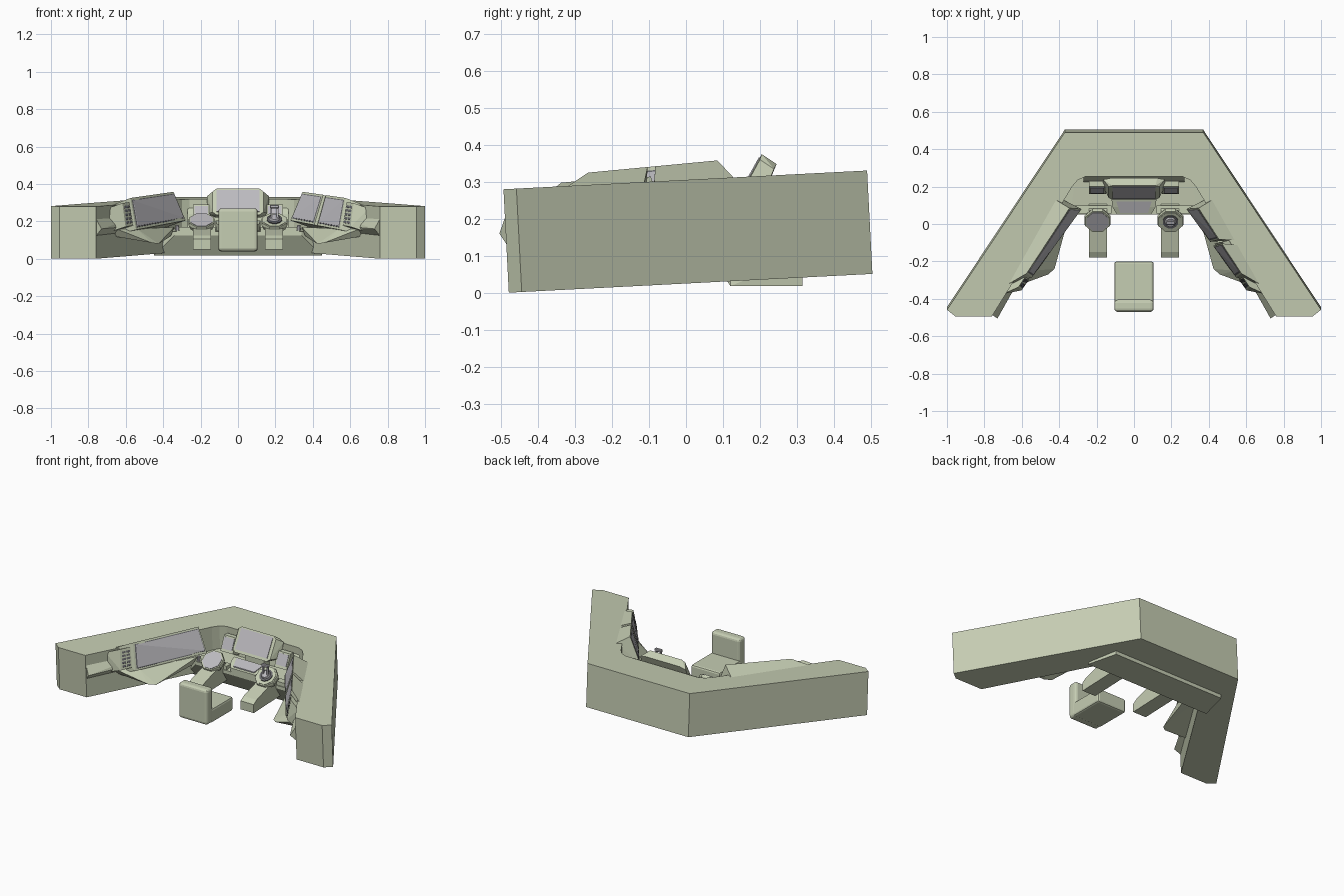
import bpy, bmesh, math
from mathutils import Vector, Matrix

if "Cube" in bpy.data.objects:
    bpy.data.objects.remove(bpy.data.objects["Cube"])


def material(name, rgb):
    m = bpy.data.materials.new(name)
    m.use_nodes = True
    m.diffuse_color = (*rgb, 1)
    m.node_tree.nodes["Principled BSDF"].inputs["Base Color"].default_value = (*rgb, 1)
    return m


GREEN = material("pale green panel", (0.56, 0.61, 0.45))
GREY = material("grey screen", (0.50, 0.49, 0.52))
DARK = material("dark controls", (0.14, 0.14, 0.15))


def finish(name, bm, mat, bevel=0, segments=1):
    bmesh.ops.recalc_face_normals(bm, faces=bm.faces)
    mesh = bpy.data.meshes.new(name)
    bm.to_mesh(mesh)
    bm.free()
    mesh.materials.append(mat)
    ob = bpy.data.objects.new(name, mesh)
    bpy.context.collection.objects.link(ob)
    if bevel:
        mod = ob.modifiers.new("bevel", "BEVEL")
        mod.width, mod.segments = bevel, segments
    return ob


def hull(name, points, mat=GREEN, bevel=0, segments=1):
    """Convex solid around a few corner points."""
    bm = bmesh.new()
    for p in points:
        bm.verts.new(p)
    res = bmesh.ops.convex_hull(bm, input=bm.verts)
    loose = [v for v in bm.verts if not v.link_faces]
    bmesh.ops.delete(bm, geom=loose, context="VERTS")
    bmesh.ops.dissolve_limit(bm, angle_limit=0.02, verts=bm.verts, edges=bm.edges)
    return finish(name, bm, mat, bevel, segments)


def box(name, x, y, z, mat=GREEN, bevel=0, segments=1):
    return hull(name, [(a, b, c) for a in x for b in y for c in z], mat, bevel, segments)


def profile_x(name, x, outline, mat=GREEN, bevel=0):
    """Solid with a y-z outline, spanning x."""
    return hull(name, [(a, y, z) for a in x for y, z in outline], mat, bevel)


def disc(name, centre, tilt, radius, depth, mat, sides=8, top_scale=1.0):
    bm = bmesh.new()
    place = Matrix.Translation(centre) @ Matrix.Rotation(tilt, 4, "X")
    bmesh.ops.create_cone(bm, cap_ends=True, segments=sides, radius1=radius,
                          radius2=radius * top_scale, depth=depth,
                          matrix=place @ Matrix.Rotation(math.pi / sides, 4, "Z"))
    return finish(name, bm, mat)


# Tilted wraparound hull
half = [(0.26, 0.268), (0.30, 0.25), (0.33, 0.215), (0.40, 0.10), (0.76, -0.48),
        (0.955, -0.48), (1.0, -0.445), (0.37, 0.505)]
outline = half + [(-x, y) for x, y in reversed(half)]
bm = bmesh.new()
base = bm.faces.new([bm.verts.new((x, y, 0)) for x, y in outline])
top = bmesh.ops.extrude_face_region(bm, geom=[base])["geom"]
bmesh.ops.translate(bm, vec=(0, 0, 0.28), verts=[v for v in top if isinstance(v, bmesh.types.BMVert)])
bmesh.ops.transform(bm, verts=bm.verts,
                    matrix=Matrix.Translation((0, 0, 0.025)) @ Matrix.Rotation(math.radians(2.95), 4, "X"))
finish("wraparound_body", bm, GREEN)

# Floor slab, desk and sloped back panel of the recess
hull("floor_and_desk", [(s * x, y, z) for s in (-1, 1) for x, y, z in
                        [(0.45, 0.12, 0.018), (0.40, 0.315, 0.018), (0.42, 0.12, 0.12),
                         (0.34, 0.05, 0.125), (0.34, 0.05, 0.145), (0.40, 0.12, 0.15),
                         (0.31, 0.27, 0.17), (0.40, 0.315, 0.10)]])
profile_x("recess_back_panel", (-0.27, 0.27), [(0.275, 0.30), (0.275, 0.14), (0.22, 0.14), (0.235, 0.24)])


def bilinear(quad, u, v):
    tl, tr, br, bl = (Vector(p) for p in quad)
    return tl.lerp(tr, u).lerp(bl.lerp(br, u), v)


# Side console surfaces: facing the seat, and where they meet the hull
front = [(0.345, 0.085, 0.358), (0.575, -0.265, 0.325), (0.545, -0.285, 0.155), (0.28, 0.08, 0.205)]
rear = [(0.42, 0.13, 0.31), (0.67, -0.32, 0.288), (0.66, -0.32, 0.13), (0.38, 0.13, 0.17)]
normal = Vector((-0.78, 0.48, 0.40)).normalized()


def patch(u, v, quad=front):
    return [bilinear(quad, a, b) for a in u for b in v]


def flip(points, s):
    return [(s * p[0], p[1], p[2]) for p in points]


def plate(name, u, v, s, mat, thick=0.004):
    pts = patch(u, v)
    hull(name, flip([p - normal * 0.004 for p in pts] + [p + normal * thick for p in pts], s), mat)


for s, side in ((1, "left"), (-1, "right")):
    # Screen housings: one wide on the right, two on the left
    spans = [(0, 0.48), (0.54, 1)] if s > 0 else [(0, 1)]
    for i, (a, b) in enumerate(spans):
        hull(f"{side}_screen_housing_{i}", flip(patch((a, b), (0, 1)) + patch((a, b), (0, 1), rear), s))
        m = 0.035
        plate(f"{side}_screen_frame_{i}", (a + m * 0.6, b - m * 0.6), (0.07, 0.93), s, DARK, 0.003)
        plate(f"{side}_screen_{i}", (a + m, b - m), (0.1, 0.9), s, GREY, 0.006)
    if s > 0:
        hull("left_screen_divider", flip(patch((0.47, 0.55), (0.2, 0.9), rear)
                                         + [p - normal * 0.03 for p in patch((0.47, 0.55), (0.1, 0.95))], s))

    # Keypad beyond the screens
    hull(f"{side}_keypad_box", flip(patch((1.04, 1.20), (0.12, 0.85)) + patch((1.02, 1.12), (0.1, 0.9), rear), s))
    for r in range(5):
        for c in range(2):
            u, v = 1.065 + c * 0.065, 0.22 + r * 0.12
            plate(f"{side}_key_{r}_{c}", (u, u + 0.045), (v, v + 0.07), s, DARK, 0.005)

    # Ridge running along the inner wall
    hull(f"{side}_wall_ridge", flip([(0.765, -0.482, 0.225), (0.73, -0.505, 0.16), (0.765, -0.475, 0.115),
                                     (0.43, 0.07, 0.26), (0.395, 0.09, 0.19), (0.43, 0.07, 0.15)], s))

    # Faceted shelf under the console
    hull(f"{side}_lower_shelf", flip([(0.65, -0.34, 0.16), (0.46, -0.27, 0.085), (0.425, -0.24, 0.08),
                                      (0.425, -0.2, 0.10), (0.36, 0.04, 0.12), (0.34, 0.07, 0.17),
                                      (0.54, -0.25, 0.16), (0.66, -0.31, 0.12), (0.44, 0.1, 0.14)], s))

    # Control arm with octagonal head
    profile_x(f"{side}_control_arm", (s * 0.145, s * 0.24),
              [(-0.18, 0.05), (-0.18, 0.105), (-0.15, 0.125), (0.06, 0.19), (0.12, 0.14), (0.12, 0.06)])
    head, tilt = Vector((s * 0.195, 0.02, 0.195)), math.radians(34)
    up = Vector((0, -math.sin(tilt), math.cos(tilt)))
    disc(f"{side}_octagon_base", head - up * 0.015, tilt, 0.062, 0.03, GREEN, top_scale=1.2)
    disc(f"{side}_octagon_rim", head + up * 0.006, tilt, 0.075, 0.014, GREEN, top_scale=0.95)
    disc(f"{side}_octagon_face", head + up * 0.013, tilt, 0.063, 0.006, GREY if s < 0 else GREEN)

    # Desk knob, head bracket and panel beside the monitor
    disc(f"{side}_knob", (s * 0.325, 0.06, 0.165), 0, 0.013, 0.03, GREY, 10, 0.6)
    box(f"{side}_head_bracket", (s * 0.12, s * 0.33), (0.055, 0.10), (0.13, 0.17))
    profile_x(f"{side}_side_panel", (s * 0.15, s * 0.24), [(0.20, 0.29), (0.23, 0.29), (0.23, 0.17), (0.16, 0.20)])
    profile_x(f"{side}_side_display", (s * 0.16, s * 0.232),
              [(0.193, 0.283), (0.199, 0.28), (0.17, 0.215), (0.163, 0.217)], GREY)

# Throttle cluster on the left head
disc("throttle_ring", (0.195, 0.012, 0.211), math.radians(34), 0.042, 0.008, DARK, 12)
disc("throttle_hub", (0.195, 0.01, 0.218), math.radians(34), 0.032, 0.016, GREY, 12, 0.8)
for x in (0.178, 0.212):
    box("throttle_lever", (x - 0.005, x + 0.005), (0.0, 0.012), (0.215, 0.275), GREY)
box("throttle_grip", (0.17, 0.22), (-0.005, 0.015), (0.27, 0.288), GREY, 0.004)

# Centre monitor, leaning back
hull("monitor_housing", [(s * x, y, z) for s in (-1, 1) for x, y, z in
                         [(0.115, 0.205, 0.375), (0.135, 0.20, 0.36), (0.135, 0.14, 0.25), (0.115, 0.13, 0.235),
                          (0.125, 0.245, 0.348), (0.165, 0.238, 0.335), (0.165, 0.20, 0.24), (0.12, 0.19, 0.22)]])
profile_x("monitor_screen", (-0.115, 0.115), [(0.198, 0.368), (0.202, 0.36), (0.143, 0.25), (0.134, 0.253)], GREY)
box("monitor_stand", (-0.07, 0.07), (0.17, 0.24), (0.14, 0.26))

# Keyboard tray beneath the monitor
hull("keyboard_tray", [(s * x, y, z) for s in (-1, 1) for x, y, z in
                       [(0.12, 0.13, 0.205), (0.09, 0.05, 0.17), (0.085, 0.05, 0.13),
                        (0.12, 0.13, 0.12), (0.115, 0.09, 0.19)]])
hull("keyboard_plate", [(s * x, y, z) for s in (-1, 1) for x, y, z in
                        [(0.095, 0.12, 0.207), (0.075, 0.06, 0.182), (0.095, 0.12, 0.20), (0.075, 0.06, 0.174)]], GREY)

# Pilot seat
box("seat_cushion", (-0.105, 0.105), (-0.43, -0.2), (0.04, 0.13), GREEN, 0.012, 2)
box("seat_backrest", (-0.105, 0.105), (-0.47, -0.405), (0.04, 0.27), GREEN, 0.018, 3)
